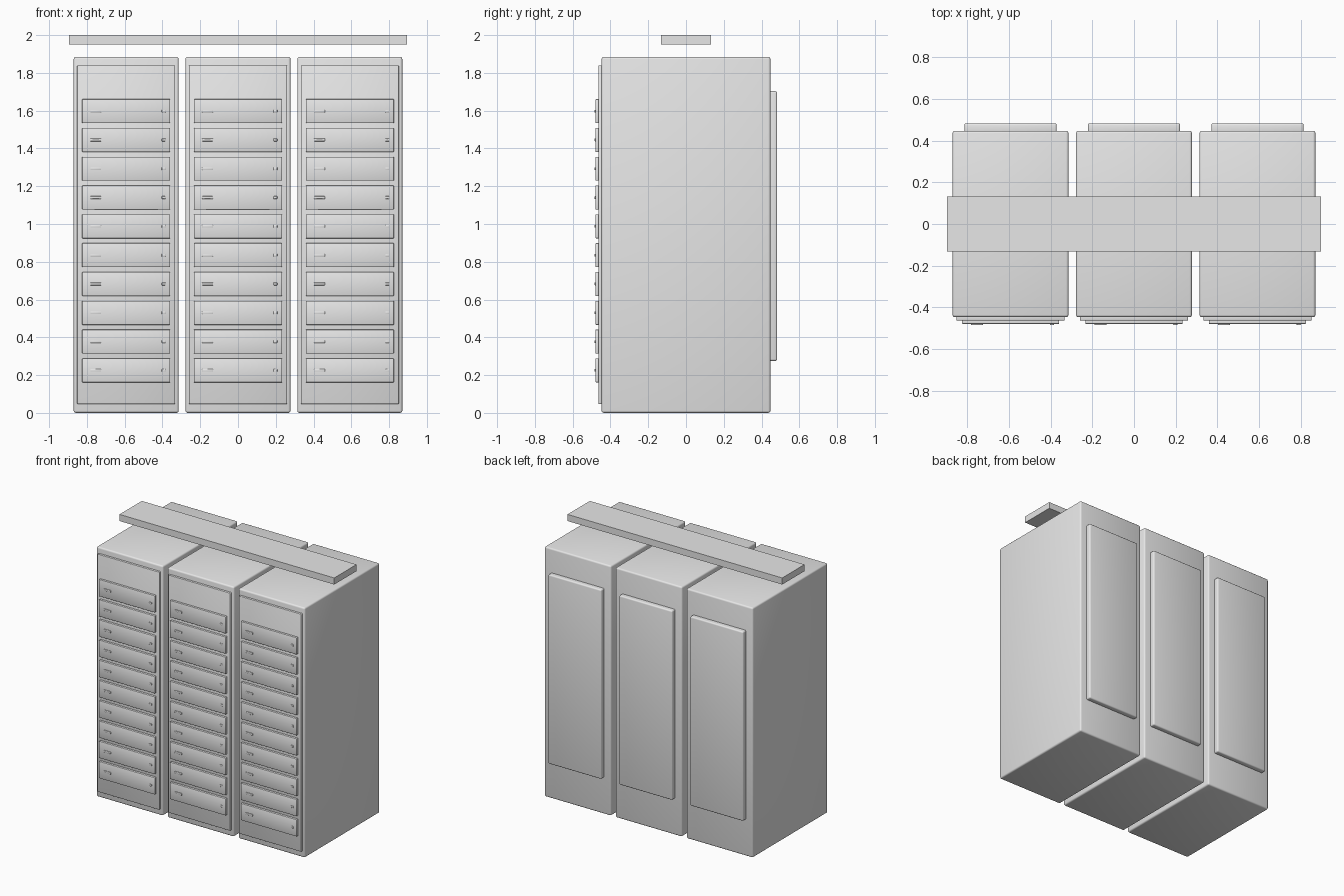
import bpy, bmesh, math

if "Cube" in bpy.data.objects:
    bpy.data.objects.remove(bpy.data.objects["Cube"])

grey = bpy.data.materials.new("light_grey")
grey.diffuse_color = (0.8, 0.8, 0.8, 1.0)
grey.use_nodes = True
grey.node_tree.nodes["Principled BSDF"].inputs["Base Color"].default_value = grey.diffuse_color


def boxes(name, extents, bevel=0.0, segments=2):
    """One object holding a box for each ((x0, x1), (y0, y1), (z0, z1))."""
    bm = bmesh.new()
    for ext in extents:
        verts = bmesh.ops.create_cube(bm, size=1.0)["verts"]
        for v in verts:
            v.co = [(a + b) / 2 + c * (b - a) for c, (a, b) in zip(v.co, ext)]
    if bevel:
        bmesh.ops.bevel(bm, geom=bm.edges[:], offset=bevel, segments=segments,
                        profile=0.5, affect='EDGES')
    mesh = bpy.data.meshes.new(name)
    bm.to_mesh(mesh)
    bm.free()
    mesh.materials.append(grey)
    obj = bpy.data.objects.new(name, mesh)
    bpy.context.collection.objects.link(obj)
    bpy.context.view_layer.objects.active = obj
    obj.select_set(True)
    if bevel:
        bpy.ops.object.shade_smooth_by_angle(angle=math.radians(50))
    obj.select_set(False)
    return obj


def span(centre, size):
    return (centre - size / 2, centre + size / 2)


PITCH = 0.592           # spacing of the cabinets
DRAWER_Z = [0.225 + 0.1525 * i for i in range(10)]

for label, cx in (("left", -PITCH), ("middle", 0.0), ("right", PITCH)):
    # Cabinet body with softened edges
    boxes(f"{label}_cabinet",
          [(span(cx, 0.556), (-0.447, 0.447), (0.0, 1.885))], 0.012, 3)
    # Front frame panel
    boxes(f"{label}_front_panel",
          [(span(cx, 0.519), (-0.463, -0.43), (0.047, 1.84))], 0.004)
    # Raised rear panel
    boxes(f"{label}_rear_panel",
          [(span(cx, 0.443), (0.43, 0.483), (0.275, 1.703))], 0.01, 3)
    # Stack of ten rack units
    boxes(f"{label}_rack_units",
          [(span(cx, 0.466), (-0.479, -0.455), span(z, 0.127))
           for z in DRAWER_Z], 0.003)
    # Long handle and small button on every unit
    boxes(f"{label}_handles",
          [(span(cx - 0.161, 0.058), (-0.484, -0.475), span(z, 0.014))
           for z in DRAWER_Z], 0.002)
    boxes(f"{label}_buttons",
          [(span(cx + 0.198, 0.02), (-0.484, -0.475), span(z, 0.014))
           for z in DRAWER_Z], 0.002)

# Cable tray floating above the row
boxes("overhead_tray", [((-0.896, 0.896), (-0.133, 0.133), (1.95, 2.0))])
